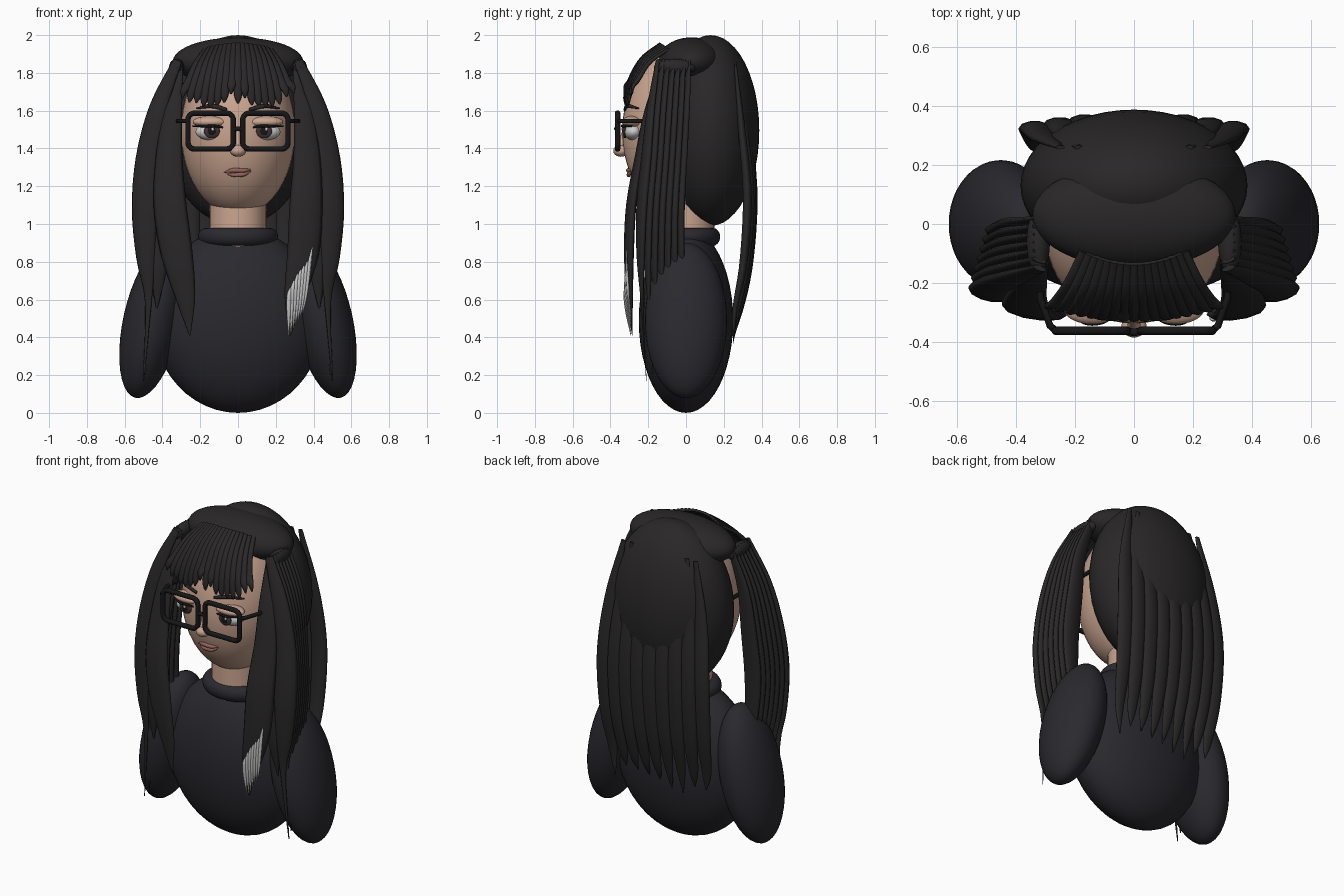
import bpy, bmesh, math, random
from mathutils import Vector

if "Cube" in bpy.data.objects:
    bpy.data.objects.remove(bpy.data.objects["Cube"])

random.seed(4)


def material(name, r, g, b):
    m = bpy.data.materials.new(name)
    m.diffuse_color = (r, g, b, 1)
    m.use_nodes = True
    m.node_tree.nodes["Principled BSDF"].inputs["Base Color"].default_value = m.diffuse_color
    return m


HAIR = material("hair_black", 0.022, 0.02, 0.021)
KNIT = material("sweater_black", 0.022, 0.022, 0.028)
SKIN = material("skin", 0.6, 0.38, 0.28)
WHITE = material("eye_white", 0.85, 0.85, 0.85)
IRIS = material("iris_brown", 0.05, 0.03, 0.03)
BLACK = material("black", 0.008, 0.008, 0.009)
LIP = material("lip", 0.3, 0.13, 0.1)
SILVER = material("hair_silver", 0.65, 0.65, 0.65)


def ball(name, loc, radii, mat, tilt=0, seg=40):
    bpy.ops.mesh.primitive_uv_sphere_add(segments=seg, ring_count=seg // 2, location=loc,
                                         rotation=(0, tilt, 0))
    o = bpy.context.object
    o.name, o.scale = name, radii
    o.data.materials.append(mat)
    bpy.ops.object.shade_smooth()
    return o


def spline(pts, s):
    """Catmull-Rom point at s in 0..1 along tuples of (x, y, z, half width)."""
    n = len(pts) - 1
    i = min(int(s * n), n - 1)
    t = s * n - i
    p1, p2 = Vector(pts[i]), Vector(pts[i + 1])
    p0 = Vector(pts[i - 1]) if i else p1 * 2 - p2
    p3 = Vector(pts[i + 2]) if i + 2 <= n else p2 * 2 - p1
    return 0.5 * (2 * p1 + (p2 - p0) * t + (2 * p0 - 5 * p1 + 4 * p2 - p3) * t * t
                  + (3 * p1 - p0 - 3 * p2 + p3) * t ** 3)


def strand(name, pts, mat, side=(1, 0, 0), flat=0.4, steps=24, ring=10):
    """Loft an elliptical section along a path; flat is thickness / width."""
    bm = bmesh.new()
    side = Vector(side)
    rings = []
    for k in range(steps + 1):
        s = k / steps
        p = spline(pts, s)
        d = spline(pts, min(1, s + .01)).xyz - spline(pts, max(0, s - .01)).xyz
        d.normalize()
        a = (side - d * side.dot(d)).normalized()
        b = d.cross(a)
        w = max(p.w, 0.002)
        rings.append([bm.verts.new(p.xyz + a * w * math.cos(q) + b * w * flat * math.sin(q))
                      for q in (math.tau * j / ring for j in range(ring))])
    for r0, r1 in zip(rings, rings[1:]):
        for j in range(ring):
            bm.faces.new((r0[j], r0[(j + 1) % ring], r1[(j + 1) % ring], r1[j]))
    bm.faces.new(rings[0])
    bm.faces.new(rings[-1])
    bmesh.ops.recalc_face_normals(bm, faces=bm.faces)
    for f in bm.faces:
        f.smooth = len(f.verts) == 4
    me = bpy.data.meshes.new(name)
    bm.to_mesh(me)
    bm.free()
    me.materials.append(mat)
    o = bpy.data.objects.new(name, me)
    bpy.context.collection.objects.link(o)
    return o


def tube(name, pts, r, mat, cyclic=False):
    c = bpy.data.curves.new(name, 'CURVE')
    c.dimensions, c.bevel_depth, c.bevel_resolution, c.use_fill_caps = '3D', r, 3, True
    sp = c.splines.new('POLY')
    sp.points.add(len(pts) - 1)
    for q, p in zip(sp.points, pts):
        q.co = (*p, 1)
    sp.use_cyclic_u = cyclic
    c.materials.append(mat)
    o = bpy.data.objects.new(name, c)
    bpy.context.collection.objects.link(o)
    return o


# body, collar, neck and head
ball("torso", (0, 0, 0.49), (0.45, 0.25, 0.49), KNIT, seg=48)
bpy.ops.mesh.primitive_cylinder_add(vertices=40, radius=0.15, depth=0.3, location=(0, 0, 1.0))
neck = bpy.context.object
neck.name = "neck"
neck.data.materials.append(SKIN)
bpy.ops.object.shade_smooth_by_angle()
bpy.ops.mesh.primitive_torus_add(major_segments=48, minor_segments=16, major_radius=0.165,
                                 minor_radius=0.048, location=(0, 0, 0.932))
collar = bpy.context.object
collar.name = "collar"
collar.scale.y = 0.85
collar.data.materials.append(KNIT)
bpy.ops.object.shade_smooth()
ball("head", (0, -0.02, 1.49), (0.302, 0.318, 0.445), SKIN, seg=48)
ball("nose", (0, -0.345, 1.388), (0.042, 0.04, 0.032), SKIN)
strand("nose_bridge", [(0, -0.32, 1.52, .012), (0, -0.335, 1.45, .018), (0, -0.345, 1.39, .026)],
       SKIN, flat=0.9)

# mouth, slightly raised on one side
strand("upper_lip", [(-.075, -.285, 1.272, .002), (-.03, -.304, 1.284, .011),
                     (.03, -.304, 1.283, .011), (.078, -.285, 1.29, .002)], LIP, (0, 0, 1), 0.9)
strand("lower_lip", [(-.06, -.289, 1.264, .002), (-.02, -.302, 1.26, .011),
                     (.03, -.302, 1.263, .011), (.07, -.287, 1.28, .002)], LIP, (0, 0, 1), 0.9)

# hair masses
ball("back_hair_mass", (0, 0.13, 1.495), (0.385, 0.258, 0.505), HAIR, seg=48)
ball("hair_cap", (0, 0.03, 1.86), (0.345, 0.18, 0.128), HAIR, seg=48)

for s, tag in ((-1, "left"), (1, "right")):
    ball("arm_" + tag, (s * 0.452, 0, 0.49), (0.155, 0.217, 0.42), KNIT, tilt=-s * 0.22)

    # eye
    ex = s * 0.142
    ball("eye_" + tag, (ex, -0.278, 1.488), (0.083, 0.05, 0.045), WHITE, seg=24)
    ball("iris_" + tag, (ex - s * .004, -0.323, 1.492), (0.042, 0.012, 0.038), IRIS, seg=24)
    ball("pupil_" + tag, (ex - s * .004, -0.332, 1.492), (0.022, 0.006, 0.022), BLACK, seg=16)
    ball("eye_glint_" + tag, (ex + .008, -0.338, 1.502), (0.007, 0.003, 0.009), WHITE, seg=12)
    ball("eyelid_" + tag, (ex, -0.285, 1.54), (0.098, 0.055, 0.032), SKIN, seg=24)
    strand("lash_" + tag, [(ex - s * .08, -.312, 1.505, .003), (ex - s * .03, -.336, 1.518, .007),
                           (ex + s * .03, -.334, 1.518, .007), (ex + s * .1, -.285, 1.518, .003)],
           BLACK, (0, 0, 1), 0.8)
    strand("eyebrow_" + tag, [(s * .06, -.325, 1.605, .009), (s * .14, -.31, 1.625, .012),
                              (s * .22, -.25, 1.612, .004)], HAIR, (0, 0, 1), 0.7)

    # glasses: rounded rim and temple
    rim = []
    for k, (sx, sz) in enumerate(((1, 1), (-1, 1), (-1, -1), (1, -1))):
        for j in range(6):
            a = math.radians(90 * k + 18 * j)
            rim.append((s * 0.145 + sx * 0.085 + 0.035 * math.cos(a), -0.362,
                        1.492 + sz * 0.06 + 0.035 * math.sin(a)))
    tube("glasses_rim_" + tag, rim, 0.015, BLACK, True)
    tube("glasses_temple_" + tag, [(s * .265, -.362, 1.545), (s * .285, -.345, 1.545),
                                   (s * .318, -.25, 1.545), (s * .318, 0.02, 1.545)],
         0.012, BLACK)

    # bundled side hair, fanning from a rounded root
    ball("side_hair_root_" + tag, (s * 0.325, -0.06, 1.83), (0.04, 0.11, 0.045), HAIR, seg=24)
    for i in range(7):
        f = i / 6                       # 0 front, 1 back
        y = -0.15 + 0.165 * f
        out = -0.055 * f
        strand(f"side_hair_{tag}_{i}", [
            (s * .32, y, 1.865, .025), (s * (.42 + out * .4), y - .035 + .02 * f, 1.62, .05),
            (s * (.477 + out), y - .06 + .025 * f, 1.35, .066),
            (s * (.494 + out), y - .085 + .035 * f, 1.08, .070),
            (s * (.488 + out), y - .09 + .045 * f, .82, .052),
            (s * (.475 + out), y - .082 + .05 * f, .58, .018),
            (s * (.50 + out), y - .06 + .05 * f, .17 + .2 * f, .003)],
            HAIR, (s, 0.25, 0), 0.36)

    # long front lock
    k = 0.02 if s > 0 else 0
    strand("front_lock_" + tag, [
        (s * .31, -.13, 1.84, .02), (s * .345, -.205, 1.6, .05), (s * .365, -.25, 1.35, .072),
        (s * .36, -.29, 1.1, .088), (s * (.325 + k), -.302, .85, .085),
        (s * (.28 + k), -.298, .62, .055), (s * (.255 + k), -.285, .41, .004)],
        HAIR, (s, 0.15, 0), 0.28)
    strand("inner_lock_" + tag, [
        (s * .32, -.10, 1.75, .03), (s * .37, -.17, 1.45, .05), (s * .41, -.22, 1.1, .06),
        (s * .42, -.24, .8, .05), (s * .43, -.22, .55, .004)], HAIR, (s, 0, 0), 0.4)

tube("glasses_bridge", [(-.03, -.362, 1.5), (0, -.368, 1.505), (.03, -.362, 1.5)], 0.013, BLACK)

# silver streak on one front lock
for i in range(7):
    f = i / 6
    strand(f"silver_streak_{i}", [
        (.277 + .116 * f, -.324 + .012 * f, .66 + .235 * f, .004),
        (.27 + .105 * f, -.324 + .012 * f, .62 + .16 * f, .012),
        (.268 + .09 * f, -.314 + .008 * f, .53 + .10 * f, .011),
        (.268 + .075 * f, -.292, .41 + .12 * f, .002)], SILVER, flat=0.6, steps=12, ring=8)

# fringe: a fan of overlapping strands, shorter beside the middle
N = 17
for i in range(N):
    u = 2 * i / (N - 1) - 1
    tip = 1.625 + random.uniform(-.015, .02) + 0.05 * abs(u) ** 4
    if abs(u) < 0.2 and i != N // 2:
        tip += 0.05
    b = 0.5 * (0.29 * u) ** 2
    strand(f"fringe_{i}", [
        (.17 * u, -.135 + b, 1.955 - .03 * u * u, .016),
        (.215 * u, -.235 + b, 1.875 - .02 * u * u, .021),
        (.255 * u, -.298 + b, 1.76, .025),
        (.285 * u, -.322 + b, tip + .04, .02),
        (.295 * u, -.325 + b, tip, .004)], HAIR, flat=0.5, steps=14, ring=8)

# long back hair
N = 9
for i in range(N):
    u = 2 * i / (N - 1) - 1
    tip = 0.36 + random.uniform(0, .1)
    c = 0.03 * u * u
    strand(f"back_hair_{i}", [
        (.25 * u, .26, 1.86, .015), (.31 * u, .325 - c, 1.5, .045), (.335 * u, .355 - c, 1.15, .055),
        (.335 * u, .335 - c, .8, .05), (.325 * u, .29 - c, .55, .032), (.315 * u, .25, tip, .003)],
        HAIR, flat=0.45)
